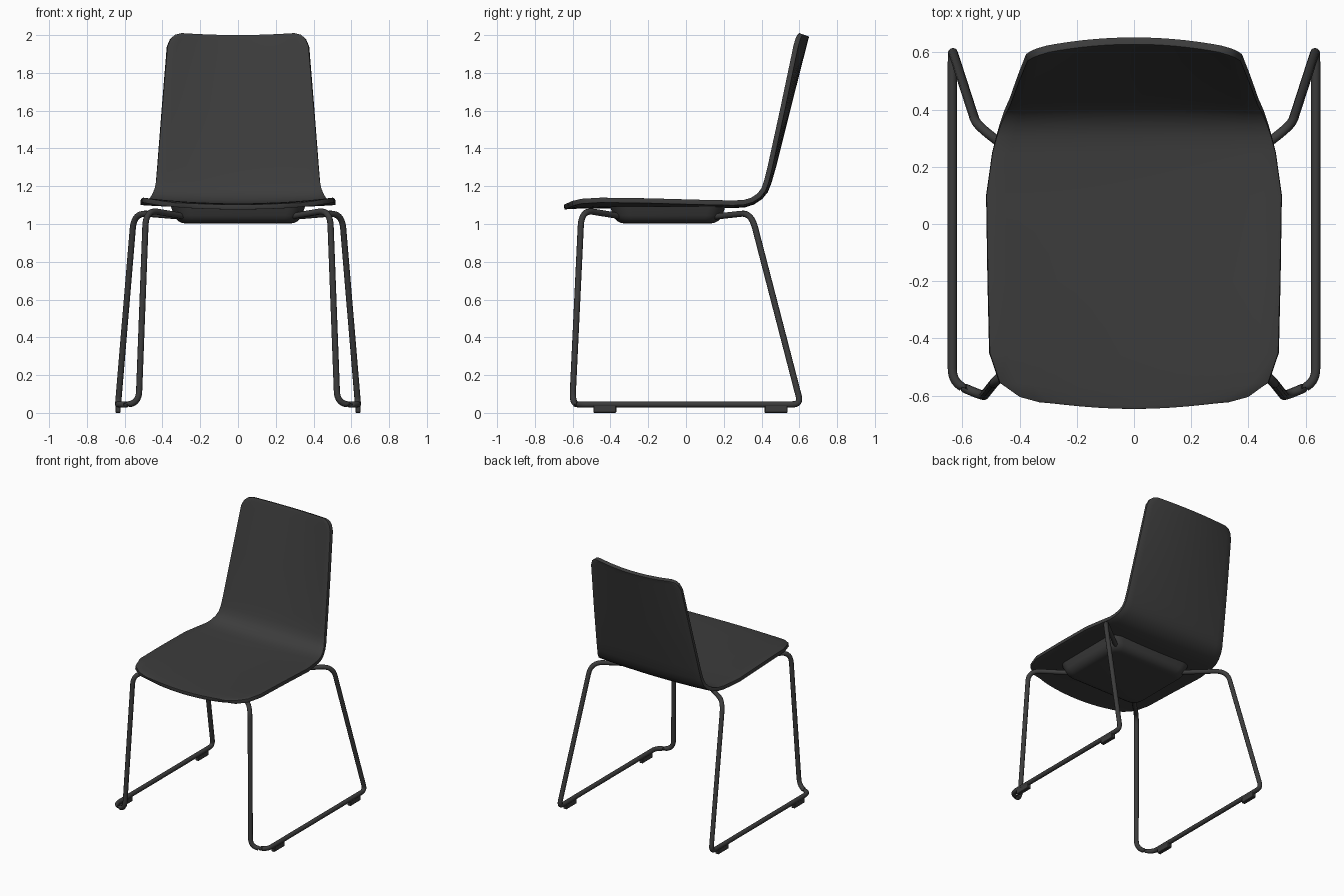
import bpy, bmesh
from mathutils import Vector

if "Cube" in bpy.data.objects:
    bpy.data.objects.remove(bpy.data.objects["Cube"])

dark = bpy.data.materials.new("dark_grey")
dark.diffuse_color = (0.045, 0.045, 0.045, 1)
dark.use_nodes = True
dark.node_tree.nodes["Principled BSDF"].inputs["Base Color"].default_value = dark.diffuse_color


def finish(obj, angle=0.7):
    obj.data.materials.append(dark)
    bpy.ops.object.select_all(action='DESELECT')
    obj.select_set(True)
    bpy.context.view_layer.objects.active = obj
    if obj.type == 'MESH':
        bpy.ops.object.shade_smooth_by_angle(angle=angle)
    return obj


def mesh_object(name, bm):
    bmesh.ops.recalc_face_normals(bm, faces=bm.faces)
    me = bpy.data.meshes.new(name)
    bm.to_mesh(me)
    bm.free()
    obj = bpy.data.objects.new(name, me)
    bpy.context.collection.objects.link(obj)
    return obj


# Seat and backrest shell: (y, z, half width, cross curvature, front bow)
stations = [
    (-0.645, 1.090, 0.33, 0.10, 0.030),
    (-0.632, 1.091, 0.40, 0.11, 0.030),
    (-0.575, 1.094, 0.47, 0.12, 0.022),
    (-0.460, 1.096, 0.505, 0.12, 0.01),
    (-0.200, 1.097, 0.511, 0.10, 0),
    (0.100, 1.096, 0.516, 0.07, 0),
    (0.250, 1.097, 0.495, 0.06, 0),
    (0.310, 1.101, 0.480, 0.06, 0),
    (0.355, 1.115, 0.467, 0.06, 0),
    (0.395, 1.142, 0.453, 0.06, 0),
    (0.422, 1.175, 0.442, 0.07, 0),
    (0.440, 1.220, 0.434, 0.08, 0),
    (0.463, 1.300, 0.427, 0.10, 0),
    (0.538, 1.600, 0.403, 0.17, 0),
    (0.622, 1.930, 0.375, 0.30, 0),
    (0.632, 1.970, 0.358, 0.32, 0),
    (0.637, 1.988, 0.336, 0.33, 0),
    (0.640, 1.996, 0.300, 0.33, 0),
]
COLS = 16
bm = bmesh.new()
rows = []
for i, (y, z, w, k, bow) in enumerate(stations):
    a, b = stations[max(i - 1, 0)], stations[min(i + 1, len(stations) - 1)]
    t = Vector((b[0] - a[0], b[1] - a[1])).normalized()
    row = []
    for j in range(COLS + 1):
        u = 2 * j / COLS - 1
        lift = k * (u * w) ** 2
        row.append(bm.verts.new((u * w, y + bow * u * u - t.y * lift, z + t.x * lift)))
    rows.append(row)
for r0, r1 in zip(rows, rows[1:]):
    for j in range(COLS):
        bm.faces.new((r0[j], r0[j + 1], r1[j + 1], r1[j]))
shell = mesh_object("seat_shell", bm)
solid = shell.modifiers.new("thickness", 'SOLIDIFY')
solid.thickness = 0.026
solid.offset = 0
bev = shell.modifiers.new("soft_edge", 'BEVEL')
bev.width = 0.006
bev.segments = 2
bev.limit_method = 'ANGLE'
bev.angle_limit = 0.9
finish(shell)

# Tapered mounting tray under the seat
bm = bmesh.new()
bmesh.ops.create_cube(bm, size=1)
for v in bm.verts:
    top = v.co.z > 0
    sx, sy = (0.355, 0.305) if top else (0.325, 0.275)
    v.co = (sx * (1 if v.co.x > 0 else -1),
            -0.097 + sy * (1 if v.co.y > 0 else -1),
            1.092 if top else 1.003)
walls = [e for e in bm.edges if abs(e.verts[0].co.z - e.verts[1].co.z) > 0.01]
bmesh.ops.bevel(bm, geom=walls, offset=0.08, segments=5, profile=0.5, affect='EDGES')
rim = [e for e in bm.edges if all(v.co.z < 1.01 for v in e.verts)]
bmesh.ops.bevel(bm, geom=rim, offset=0.045, segments=4, profile=0.5, affect='EDGES')
finish(mesh_object("under_seat_tray", bm))


# Bent tube: corner points, each with the length trimmed for its bend
def bent_path(corners, steps=8):
    pts = [Vector(corners[0][0])]
    for (a, _), (p, trim), (b, _) in zip(corners, corners[1:], corners[2:]):
        a, p, b = Vector(a), Vector(p), Vector(b)
        s = p + (a - p).normalized() * trim
        e = p + (b - p).normalized() * trim
        for n in range(steps + 1):
            f = n / steps
            pts.append(s * (1 - f) ** 2 + p * 2 * f * (1 - f) + e * f * f)
    pts.append(Vector(corners[-1][0]))
    return pts


sled = [
    ((0.25, -0.31, 1.035), 0),
    ((0.487, -0.553, 1.075), 0.085),
    ((0.526, -0.602, 0.045), 0.07),
    ((0.635, -0.555, 0.045), 0.049),
    ((0.635, 0.608, 0.045), 0.045),
    ((0.550, 0.345, 1.060), 0.085),
    ((0.25, 0.12, 1.035), 0),
]

for side, label in ((-1, "left"), (1, "right")):
    # Sled leg frame
    cu = bpy.data.curves.new(label + "_sled_leg", 'CURVE')
    cu.dimensions = '3D'
    cu.bevel_depth = 0.0165
    cu.bevel_resolution = 3
    cu.use_fill_caps = True
    pts = bent_path(sled)
    sp = cu.splines.new('POLY')
    sp.points.add(len(pts) - 1)
    for q, p in zip(sp.points, pts):
        q.co = (p.x * side, p.y, p.z, 1)
    sp.use_smooth = True
    leg = bpy.data.objects.new(label + "_sled_leg", cu)
    bpy.context.collection.objects.link(leg)
    finish(leg)

    # Floor glides
    for y, end in ((-0.43, "front"), (0.477, "rear")):
        bm = bmesh.new()
        bmesh.ops.create_cube(bm, size=1)
        for v in bm.verts:
            v.co = (side * 0.635 + v.co.x * 0.028, y + v.co.y * 0.122, 0.02 + v.co.z * 0.04)
        bmesh.ops.bevel(bm, geom=bm.edges[:], offset=0.004, segments=1, affect='EDGES')
        finish(mesh_object(f"{label}_{end}_glide", bm), 0.5)
